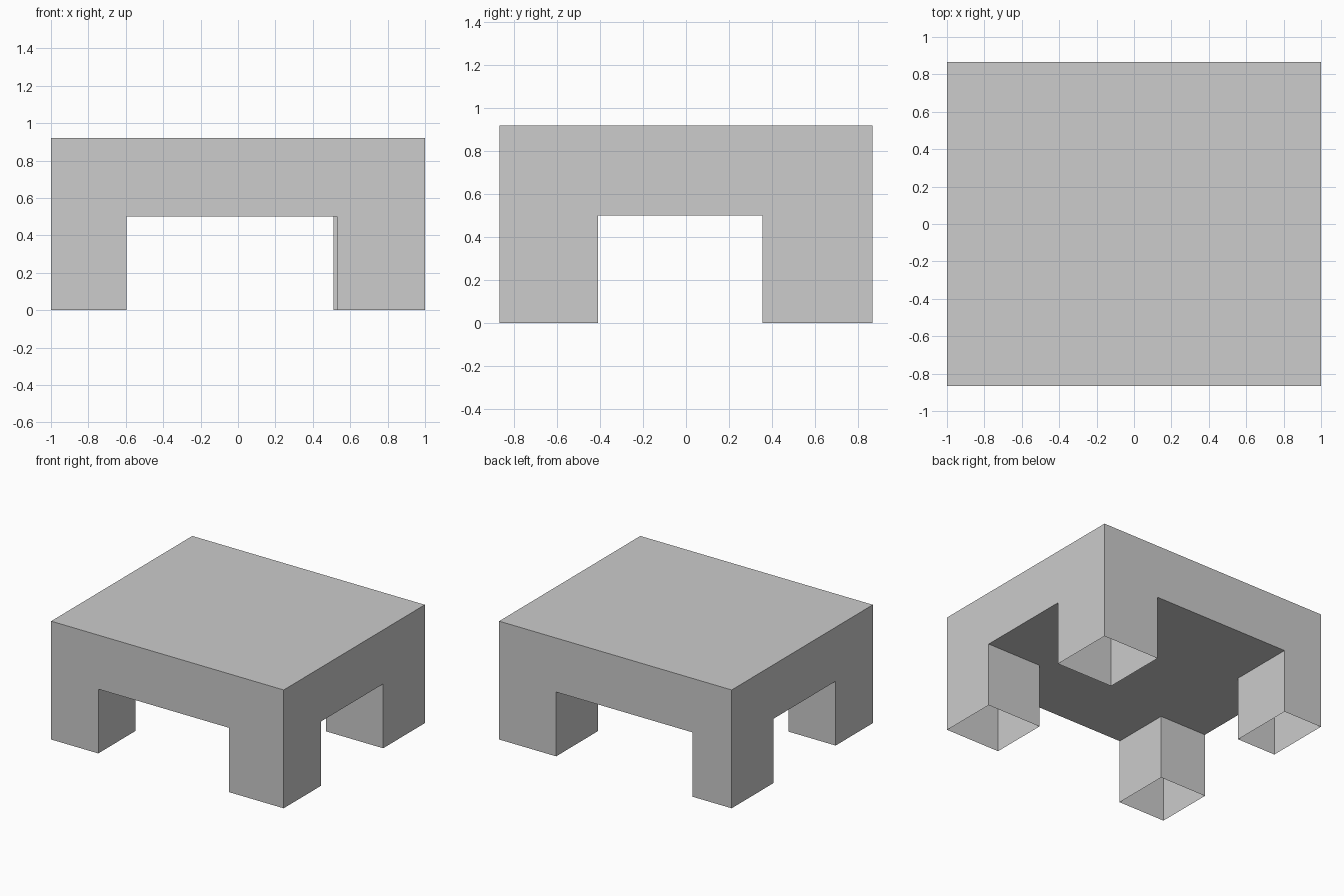
import bpy
import bmesh

cube = bpy.data.objects.get("Cube")
if cube:
    bpy.data.objects.remove(cube, do_unlink=True)

# Overall size
W, D = 1.0, 0.867
TOP, UNDER = 0.92, 0.5

# Inner corner (x, y) of each leg
FRONT_Y, BACK_Y = -0.41, 0.355
front_right, front_left = (-0.595, FRONT_Y), (0.53, FRONT_Y)
back_right, back_left = (-0.665, BACK_Y), (0.51, BACK_Y)

grey = bpy.data.materials.new("plain grey")
grey.use_nodes = True
colour = (0.604, 0.604, 0.604, 1)
grey.diffuse_color = colour
grey.node_tree.nodes["Principled BSDF"].inputs["Base Color"].default_value = colour

bm = bmesh.new()


def face(points):
    return bm.faces.new([bm.verts.new(p) for p in points])


def arch(half, a, b):
    """Outline of one side wall with its two legs, as (along, z)."""
    return [(-half, 0), (a, 0), (a, UNDER), (b, UNDER), (b, 0),
            (half, 0), (half, TOP), (-half, TOP)]


# Outer walls, each running down into two legs
for y, a, b in ((-D, front_right, front_left), (D, back_right, back_left)):
    f = face([(x, y, z) for x, z in arch(W, a[0], b[0])])
    if y > 0:
        f.normal_flip()
for x in (-W, W):
    f = face([(x, y, z) for y, z in arch(D, FRONT_Y, BACK_Y)])
    if x < 0:
        f.normal_flip()

# Top
face([(-W, -D, TOP), (W, -D, TOP), (W, D, TOP), (-W, D, TOP)])

# Underside, stepping around each leg, and the inner walls of the open legs
underside = []
for (lx, ly), along_x_first in ((front_right, False), (front_left, True),
                                (back_left, False), (back_right, True)):
    sx, sy = (1 if lx > 0 else -1), (1 if ly > 0 else -1)
    on_side, corner, on_end = (sx * W, ly), (lx, ly), (lx, sy * D)
    steps = [on_side, corner, on_end]
    underside += steps[::-1] if along_x_first else steps
    for (ax, ay), (bx, by) in ((on_side, corner), (corner, on_end)):
        f = face([(ax, ay, 0), (bx, by, 0), (bx, by, UNDER), (ax, ay, UNDER)])
        f.normal_update()
        if f.normal.x * sx > 0.5 or f.normal.y * sy > 0.5:
            f.normal_flip()
face([(x, y, UNDER) for x, y in reversed(underside)])

bmesh.ops.remove_doubles(bm, verts=bm.verts[:], dist=0.0001)
mesh = bpy.data.meshes.new("table")
bm.to_mesh(mesh)
bm.free()
mesh.materials.append(grey)
table = bpy.data.objects.new("table", mesh)
bpy.context.collection.objects.link(table)
